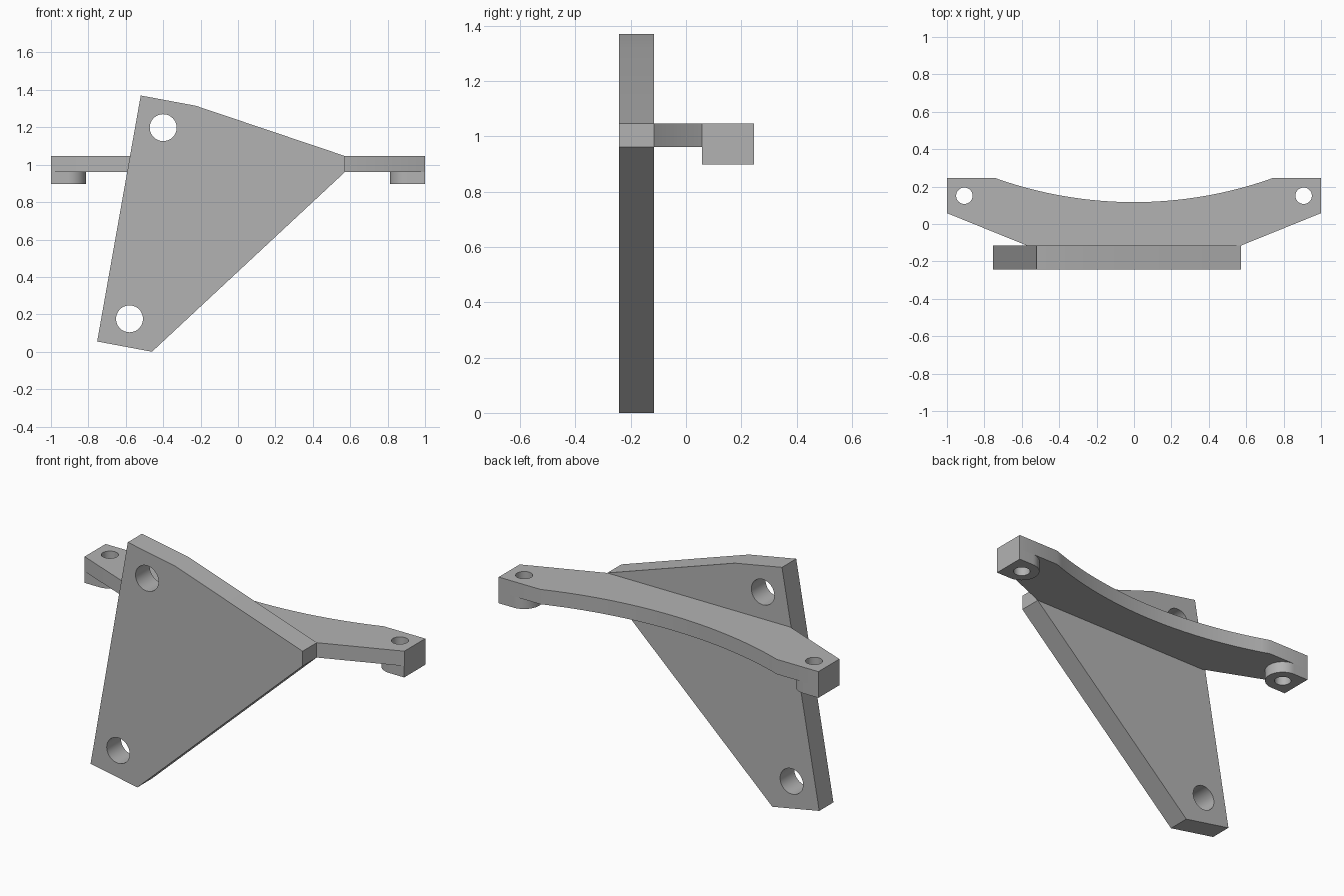
import bpy, bmesh
from math import sin, cos, pi, asin
from mathutils import Vector

cube = bpy.data.objects.get("Cube")
if cube:
    bpy.data.objects.remove(cube, do_unlink=True)

GREY = (0.45, 0.45, 0.45, 1)
grey = bpy.data.materials.new("plain grey")
grey.use_nodes = True
grey.diffuse_color = GREY
grey.node_tree.nodes["Principled BSDF"].inputs["Base Color"].default_value = GREY


def arc(cx, cy, r, start, end, steps):
    return [(cx + r * cos(start + (end - start) * i / steps),
             cy + r * sin(start + (end - start) * i / steps)) for i in range(steps + 1)]


def circle(cx, cy, r, sides=40):
    return arc(cx, cy, r, 0, 2 * pi, sides)[:-1]


def extruded(name, loops, place, offset):
    """Fill an outline with holes, then extrude it by the offset."""
    bm = bmesh.new()
    edges = []
    for loop in loops:
        verts = [bm.verts.new(place(u, v)) for u, v in loop]
        edges += [bm.edges.new((a, b)) for a, b in zip(verts, verts[1:] + verts[:1])]
    bmesh.ops.triangle_fill(bm, edges=edges, use_beauty=True, use_dissolve=False)
    grown = bmesh.ops.extrude_face_region(bm, geom=bm.faces[:], use_keep_orig=True)
    moved = [g for g in grown["geom"] if isinstance(g, bmesh.types.BMVert)]
    bmesh.ops.translate(bm, verts=moved, vec=Vector(offset))
    bmesh.ops.recalc_face_normals(bm, faces=bm.faces[:])
    mesh = bpy.data.meshes.new(name)
    bm.to_mesh(mesh)
    bm.free()
    mesh.materials.append(grey)
    obj = bpy.data.objects.new(name, mesh)
    bpy.context.collection.objects.link(obj)
    bpy.ops.object.select_all(action='DESELECT')
    obj.select_set(True)
    bpy.context.view_layer.objects.active = obj
    bpy.ops.object.shade_smooth_by_angle(angle=pi / 6)
    return obj


# Upright plate with two bolt holes
plate = [(-0.52, 1.37), (-0.225, 1.315), (0.573, 1.046), (0.573, 0.962),
         (-0.46, 0), (-0.753, 0.055)]
bolt_holes = [circle(-0.4, 1.198, 0.072), circle(-0.58, 0.176, 0.072)]
extruded("mounting_plate", [plate] + bolt_holes,
         lambda x, z: (x, -0.242, z), (0, 0.127, 0))

# Horizontal arm with a concave back edge and a screw hole at each end
BACK, HOLE_X, HOLE_Y = 0.245, 0.907, 0.151
half, sag = 0.74, 0.128
radius = (half ** 2 + sag ** 2) / (2 * sag)
sweep = asin(half / radius)
curve = arc(0, BACK - sag + radius, radius, -pi / 2 - sweep, -pi / 2 + sweep, 32)
arm = [(-1, BACK)] + curve + [(1, BACK), (1, 0.058), (0.573, -0.115),
                              (-0.573, -0.115), (-1, 0.058)]
screw_holes = [circle(s * HOLE_X, HOLE_Y, 0.044) for s in (-1, 1)]
extruded("curved_arm", [arm] + screw_holes,
         lambda x, y: (x, y, 0.962), (0, 0, 0.084))

# Rounded pad under each end of the arm
pad_r = BACK - HOLE_Y
pad = [(1, BACK)] + arc(HOLE_X, HOLE_Y, pad_r, pi / 2, 3 * pi / 2, 24) + [(1, HOLE_Y - pad_r)]
for side, s in (("left", 1), ("right", -1)):
    extruded(side + "_pad", [pad, circle(HOLE_X, HOLE_Y, 0.044)],
             lambda x, y: (s * x, y, 0.898), (0, 0, 0.064))
